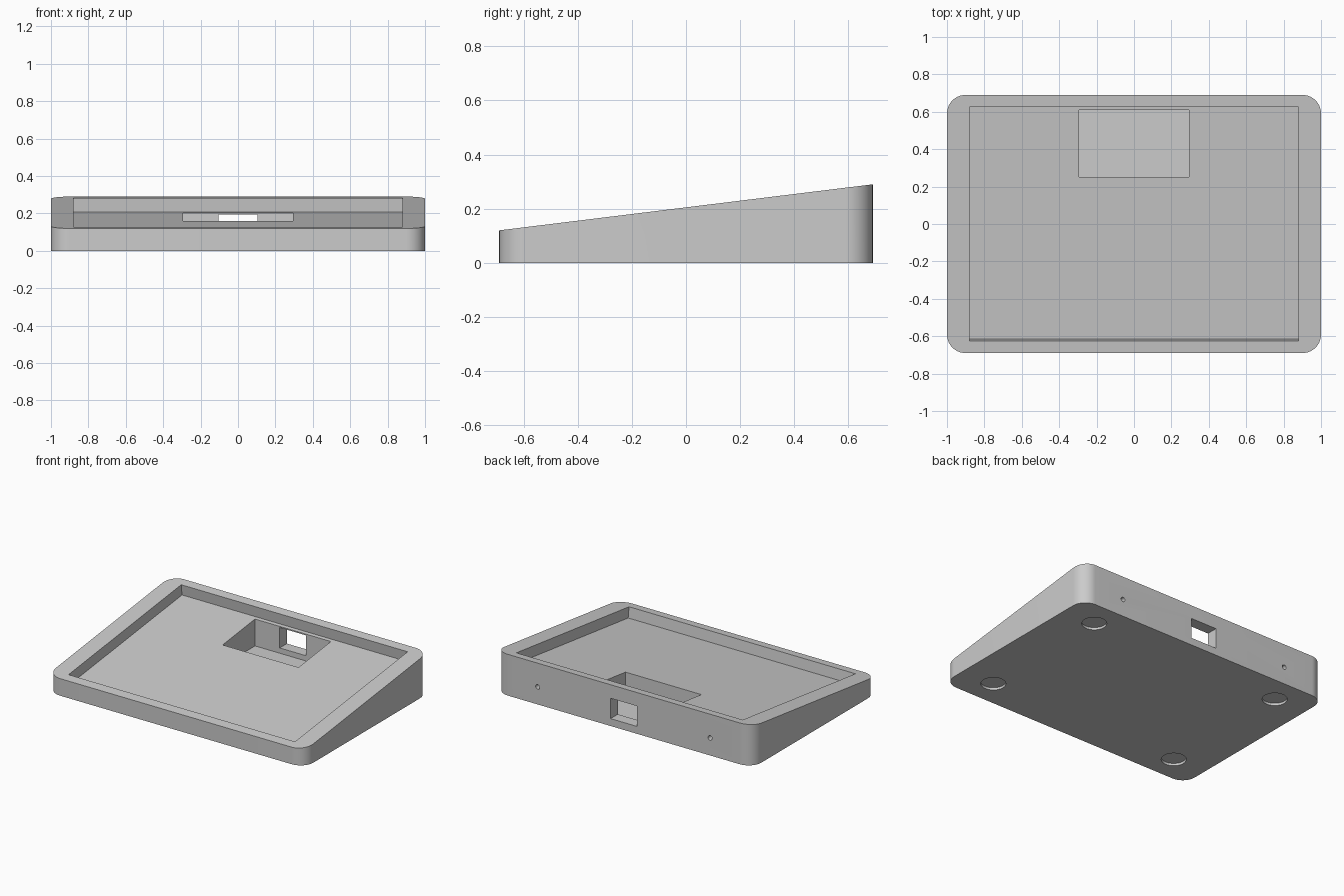
import bpy, bmesh, math
from mathutils import Matrix, Vector

default = bpy.data.objects.get("Cube")
if default:
    bpy.data.objects.remove(default, do_unlink=True)

HALF_X, HALF_Y, RADIUS = 1.0, 0.69, 0.1
FRONT_Z, BACK_Z = 0.12, 0.29
SLOPE = math.atan2(BACK_Z - FRONT_Z, 2 * HALF_Y)
TRAY_DEPTH = 0.076

grey = bpy.data.materials.new("plain grey")
grey.use_nodes = True
grey.diffuse_color = (0.6, 0.6, 0.6, 1)
grey.node_tree.nodes["Principled BSDF"].inputs["Base Color"].default_value = (0.6, 0.6, 0.6, 1)


def make_object(name, bm):
    bmesh.ops.recalc_face_normals(bm, faces=bm.faces)
    mesh = bpy.data.meshes.new(name)
    bm.to_mesh(mesh)
    bm.free()
    mesh.materials.append(grey)
    obj = bpy.data.objects.new(name, mesh)
    bpy.context.collection.objects.link(obj)
    return obj


def box(name, low, high, matrix=Matrix()):
    low, high = Vector(low), Vector(high)
    bm = bmesh.new()
    bmesh.ops.create_cube(bm, size=1, matrix=matrix @ Matrix.Translation((low + high) / 2)
                          @ Matrix.Diagonal((high - low).to_4d()))
    return make_object(name, bm)


def cylinder(name, centre, radius, depth, turn=0.0):
    bm = bmesh.new()
    bmesh.ops.create_cone(bm, cap_ends=True, segments=40, radius1=radius, radius2=radius, depth=depth,
                          matrix=Matrix.Translation(centre) @ Matrix.Rotation(turn, 4, 'X'))
    return make_object(name, bm)


def wedge_body():
    # Rounded rectangle outline, raised and sheared to the sloping top
    bm = bmesh.new()
    outline = []
    steps = 16
    for corner, (sx, sy) in enumerate([(1, 1), (-1, 1), (-1, -1), (1, -1)]):
        for i in range(steps + 1):
            a = math.pi / 2 * (corner + i / steps)
            outline.append(bm.verts.new((sx * (HALF_X - RADIUS) + RADIUS * math.cos(a),
                                         sy * (HALF_Y - RADIUS) + RADIUS * math.sin(a), 0)))
    base = bm.faces.new(outline)
    raised = bmesh.ops.extrude_face_region(bm, geom=[base], use_keep_orig=True)["geom"]
    for v in raised:
        if isinstance(v, bmesh.types.BMVert):
            v.co.z = (FRONT_Z + BACK_Z) / 2 + v.co.y * math.tan(SLOPE)
    return make_object("wedge_stand", bm)


stand = wedge_body()

# Sloping tray, deep pocket and rear port opening
tilt = Matrix.Translation((0, 0, (FRONT_Z + BACK_Z) / 2)) @ Matrix.Rotation(SLOPE, 4, 'X')
cutters = [
    box("tray_cutter", (-0.88, -0.629, -TRAY_DEPTH), (0.88, 0.631, 0.3), tilt),
    box("pocket_cutter", (-0.295, 0.25, 0.015), (0.295, 0.61, 0.26)),
    box("port_cutter", (-0.103, 0.55, 0.052), (0.103, 0.8, 0.195)),
]

# Foot recesses underneath and screw holes at the back
for side in (-1, 1):
    cutters.append(cylinder("screw_hole_cutter", (side * 0.67, HALF_Y, 0.123), 0.016, 0.14, math.pi / 2))
    for end in (-1, 1):
        cutters.append(cylinder("foot_recess_cutter", (side * 0.75, end * 0.5, 0), 0.08, 0.034))

bpy.ops.object.select_all(action='DESELECT')
stand.select_set(True)
bpy.context.view_layer.objects.active = stand
for cutter in cutters:
    cutter.hide_render = True
    cut = stand.modifiers.new(cutter.name, 'BOOLEAN')
    cut.operation = 'DIFFERENCE'
    cut.solver = 'EXACT'
    cut.object = cutter
    bpy.ops.object.modifier_apply(modifier=cut.name)
    bpy.data.objects.remove(cutter, do_unlink=True)

bpy.ops.object.shade_smooth_by_angle(angle=math.radians(30))
